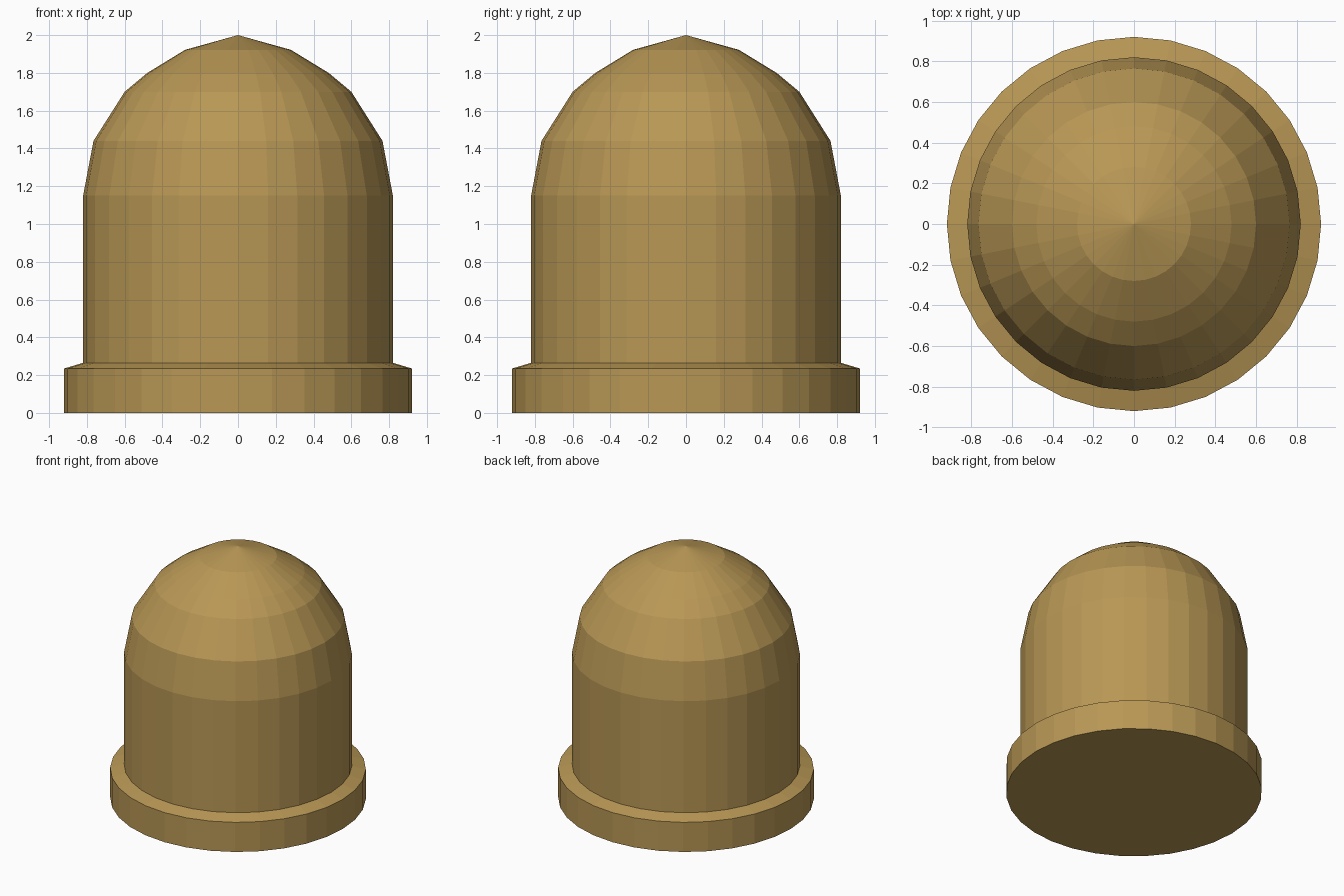
import bpy, bmesh, math

if "Cube" in bpy.data.objects:
    bpy.data.objects.remove(bpy.data.objects["Cube"])

SIDES = 32

# Lathe profile: base flange, straight body, faceted dome (radius, height)
profile = [(0.92, 0), (0.92, 0.235), (0.82, 0.265), (0.82, 1.15),
           (0.765, 1.44), (0.6, 1.7), (0.48, 1.8), (0.28, 1.922)]

bm = bmesh.new()
rings = []
for r, z in profile:
    rings.append([bm.verts.new((r * math.cos(2 * math.pi * i / SIDES),
                                r * math.sin(2 * math.pi * i / SIDES), z))
                  for i in range(SIDES)])

# Side walls
for low, high in zip(rings, rings[1:]):
    for i in range(SIDES):
        j = (i + 1) % SIDES
        bm.faces.new((low[i], low[j], high[j], high[i]))

# Flat underside and pointed crown
bm.faces.new(rings[0][::-1])
tip = bm.verts.new((0, 0, 2))
for i in range(SIDES):
    bm.faces.new((rings[-1][i], rings[-1][(i + 1) % SIDES], tip))

mesh = bpy.data.meshes.new("domed_cap")
bm.to_mesh(mesh)
bm.free()

# Brass colour
brass = bpy.data.materials.new("brass")
brass.diffuse_color = (0.48, 0.31, 0.09, 1)
brass.use_nodes = True
brass.node_tree.nodes["Principled BSDF"].inputs["Base Color"].default_value = brass.diffuse_color
mesh.materials.append(brass)

cap = bpy.data.objects.new("domed_cap", mesh)
bpy.context.collection.objects.link(cap)
